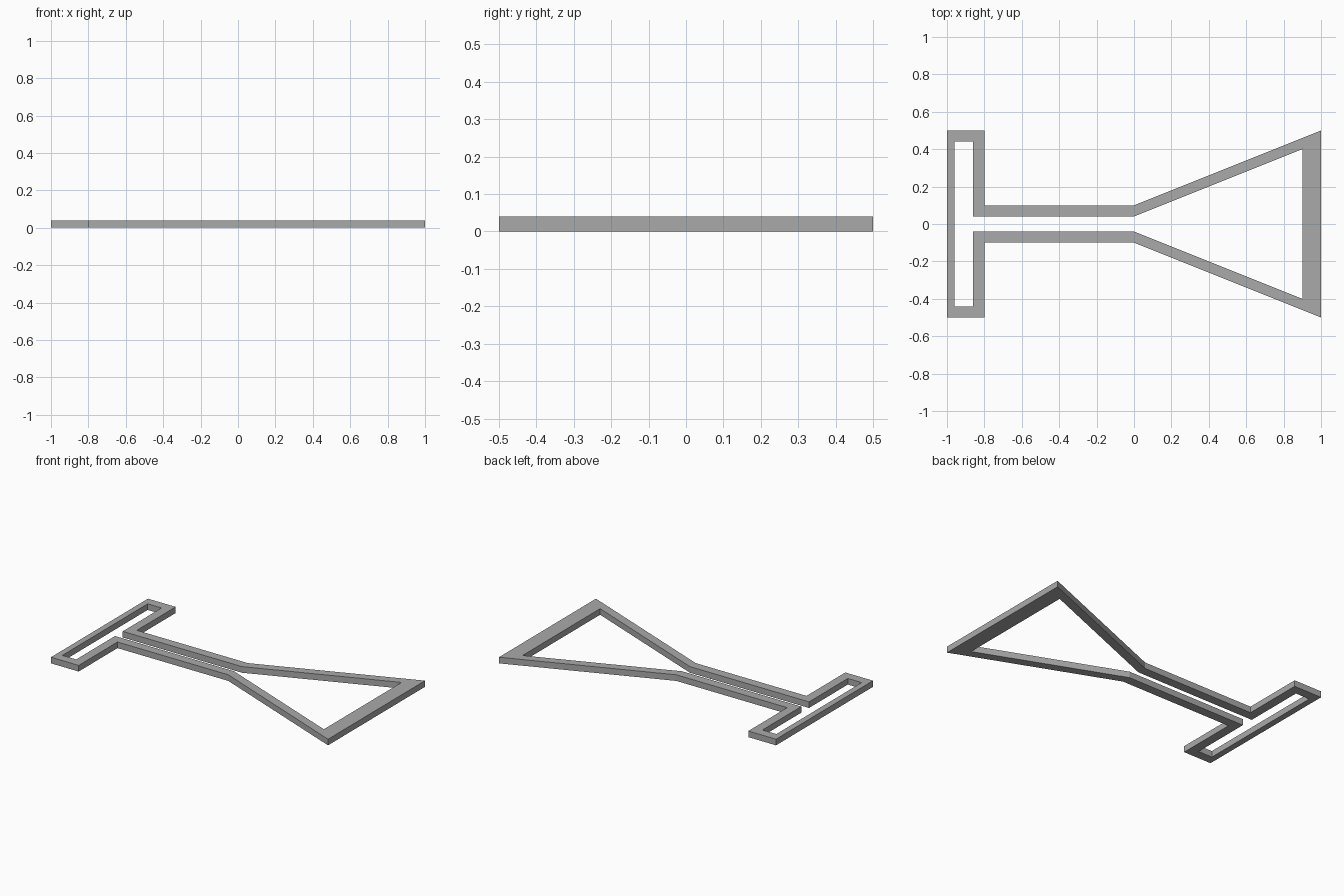
import bpy
import bmesh

cube = bpy.data.objects.get("Cube")
if cube:
    bpy.data.objects.remove(cube, do_unlink=True)

HEIGHT = 0.04

grey = bpy.data.materials.new("mid grey")
grey.use_nodes = True
colour = (0.4, 0.4, 0.4, 1)
grey.diffuse_color = colour
grey.node_tree.nodes["Principled BSDF"].inputs["Base Color"].default_value = colour

# Upper half of the frame's outer and inner outlines, matched corner by corner
outer = [(-1, 0.5), (-0.8, 0.5), (-0.8, 0.1), (0, 0.1), (1, 0.5)]
inner = [(-0.96, 0.44), (-0.86, 0.44), (-0.86, 0.04), (0, 0.04), (0.9, 0.4)]


def closed_loop(bm, half):
    """Mirror a half outline across y = 0 into a full ring of vertices."""
    ring = half + [(x, -y) for x, y in reversed(half)]
    return [bm.verts.new((x, y, 0)) for x, y in ring]


# Flat band between the two outlines, extruded to a solid frame
bm = bmesh.new()
a, b = closed_loop(bm, outer), closed_loop(bm, inner)
for i in range(len(a)):
    j = (i + 1) % len(a)
    bm.faces.new((a[i], a[j], b[j], b[i]))
top = bmesh.ops.extrude_face_region(bm, geom=bm.faces[:], use_keep_orig=True)
top_verts = [g for g in top["geom"] if isinstance(g, bmesh.types.BMVert)]
bmesh.ops.translate(bm, verts=top_verts, vec=(0, 0, HEIGHT))
bmesh.ops.recalc_face_normals(bm, faces=bm.faces[:])

mesh = bpy.data.meshes.new("flared_frame")
bm.to_mesh(mesh)
bm.free()
mesh.materials.append(grey)
frame = bpy.data.objects.new("flared_frame", mesh)
bpy.context.collection.objects.link(frame)
